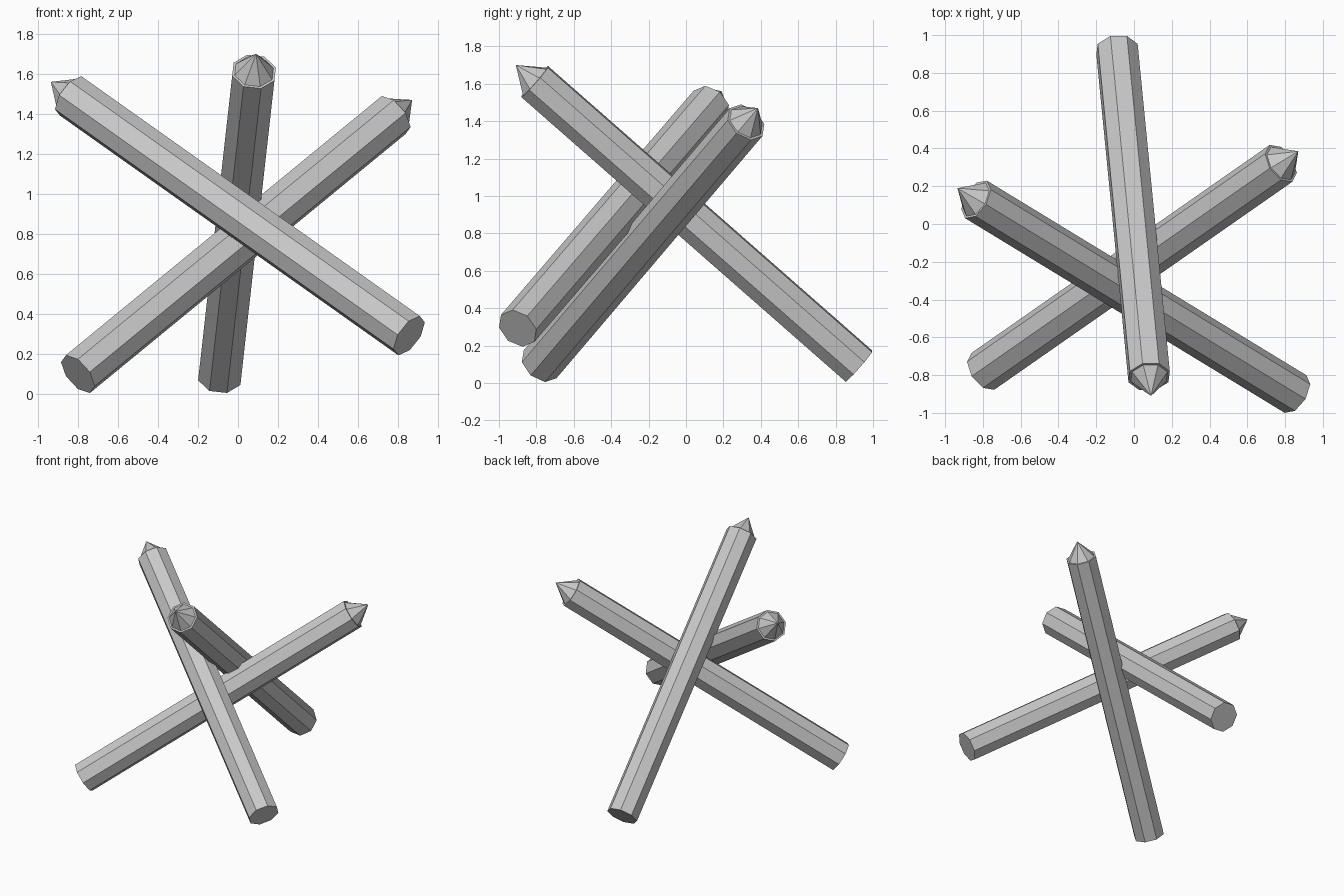
import bpy
import bmesh
from math import cos, sin, pi, radians
from mathutils import Vector

cube = bpy.data.objects.get("Cube")
if cube:
    bpy.data.objects.remove(cube, do_unlink=True)

SIDES = 8
RADIUS = 0.115
RIM = 0.102          # radius where the sharpened point begins
POINT = 0.135        # height of the sharpened point

gray = bpy.data.materials.new("plain_gray")
gray.use_nodes = True
color = (0.58, 0.58, 0.58, 1.0)
gray.diffuse_color = color
gray.node_tree.nodes["Principled BSDF"].inputs["Base Color"].default_value = color


def stake(name, foot, tip, roll):
    """Octagonal log from foot to a sharpened tip, rolled about its axis."""
    foot, tip = Vector(foot), Vector(tip)
    axis = (tip - foot).normalized()
    side = axis.cross(Vector((0, 1, 0))).normalized()
    up = axis.cross(side)
    shoulder = tip - axis * POINT
    bm = bmesh.new()

    def ring(center, radius):
        angles = [radians(roll) + 2 * pi * i / SIDES for i in range(SIDES)]
        return [bm.verts.new(center + radius * (cos(a) * side + sin(a) * up))
                for a in angles]

    base = ring(foot, RADIUS)
    top = ring(shoulder, RADIUS)
    rim = ring(shoulder, RIM)
    apex = bm.verts.new(tip)

    # Flat foot, long sides, narrow shoulder and pointed end
    bm.faces.new(base[::-1])
    for i in range(SIDES):
        j = (i + 1) % SIDES
        bm.faces.new((base[i], base[j], top[j], top[i]))
        bm.faces.new((top[i], top[j], rim[j], rim[i]))
        bm.faces.new((rim[i], rim[j], apex))
    bmesh.ops.recalc_face_normals(bm, faces=bm.faces)

    mesh = bpy.data.meshes.new(name)
    bm.to_mesh(mesh)
    bm.free()
    mesh.materials.append(gray)
    obj = bpy.data.objects.new(name, mesh)
    bpy.context.collection.objects.link(obj)


# Three crossed stakes
stake("front_pointing_stake", (-0.09, 0.925, 0.09), (0.09, -0.91, 1.70), 22.5)
stake("right_pointing_stake", (0.855, -0.90, 0.292), (-0.935, 0.19, 1.56), -15)
stake("left_pointing_stake", (-0.80, -0.78, 0.10), (0.87, 0.385, 1.47), 15)
